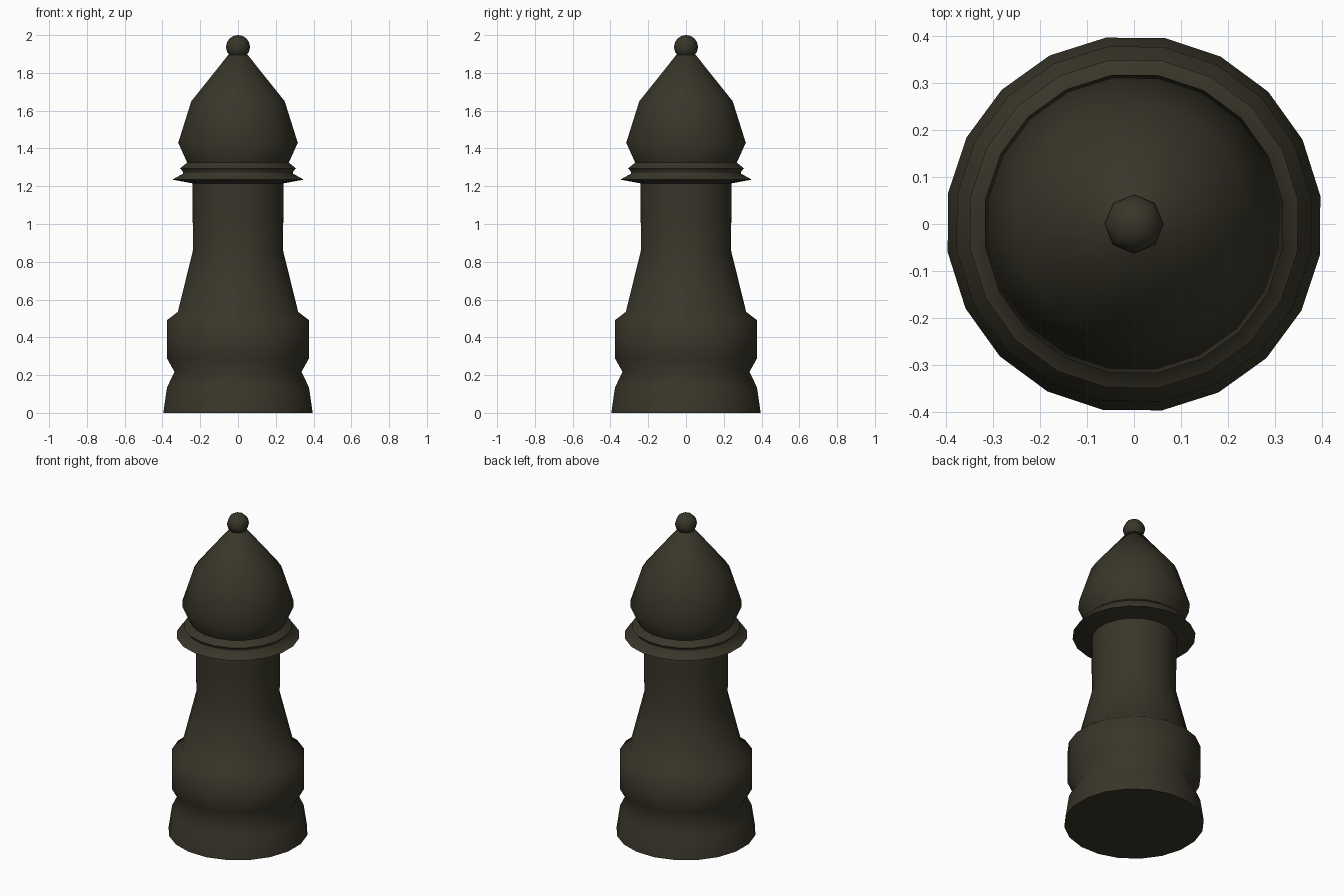
import bpy, bmesh, math

if "Cube" in bpy.data.objects:
    bpy.data.objects.remove(bpy.data.objects["Cube"])

SIDES = 20
OFFSET = math.radians(8.6)

mat = bpy.data.materials.new("dark_olive")
mat.diffuse_color = (0.04, 0.036, 0.022, 1)
mat.use_nodes = True
mat.node_tree.nodes["Principled BSDF"].inputs["Base Color"].default_value = mat.diffuse_color


def finish(obj):
    obj.data.materials.append(mat)
    bpy.ops.object.select_all(action='DESELECT')
    obj.select_set(True)
    bpy.context.view_layer.objects.active = obj
    bpy.ops.object.shade_smooth_by_angle(angle=math.radians(62))


def lathe(name, profile):
    """Revolve (radius, z) points into a closed solid."""
    bm = bmesh.new()
    rings = []
    for r, z in profile:
        angles = [OFFSET + 2 * math.pi * i / SIDES for i in range(SIDES)]
        rings.append([bm.verts.new((r * math.cos(a), r * math.sin(a), z)) for a in angles])
    for low, high in zip(rings, rings[1:]):
        for i in range(SIDES):
            j = (i + 1) % SIDES
            bm.faces.new((low[i], low[j], high[j], high[i]))
    bm.faces.new(rings[0][::-1])
    bm.faces.new(rings[-1])
    mesh = bpy.data.meshes.new(name)
    bm.to_mesh(mesh)
    bm.free()
    obj = bpy.data.objects.new(name, mesh)
    bpy.context.collection.objects.link(obj)
    finish(obj)


# Whole turned body: foot, waist, stem, collar rings and pointed head
lathe("turned_body", [
    (0.40, 0), (0.38, 0.135), (0.34, 0.217), (0.381, 0.29),
    (0.381, 0.49), (0.322, 0.535), (0.24, 0.865), (0.243, 1.05), (0.243, 1.215),
    (0.352, 1.235), (0.294, 1.267), (0.294, 1.275), (0.31, 1.295),
    (0.272, 1.325), (0.32, 1.43), (0.25, 1.65), (0.052, 1.895)])

# Ball on the tip
bpy.ops.mesh.primitive_uv_sphere_add(segments=8, ring_count=14, radius=0.063,
                                     location=(0, 0, 1.937))
ball = bpy.context.object
ball.name = "top_ball"
finish(ball)
